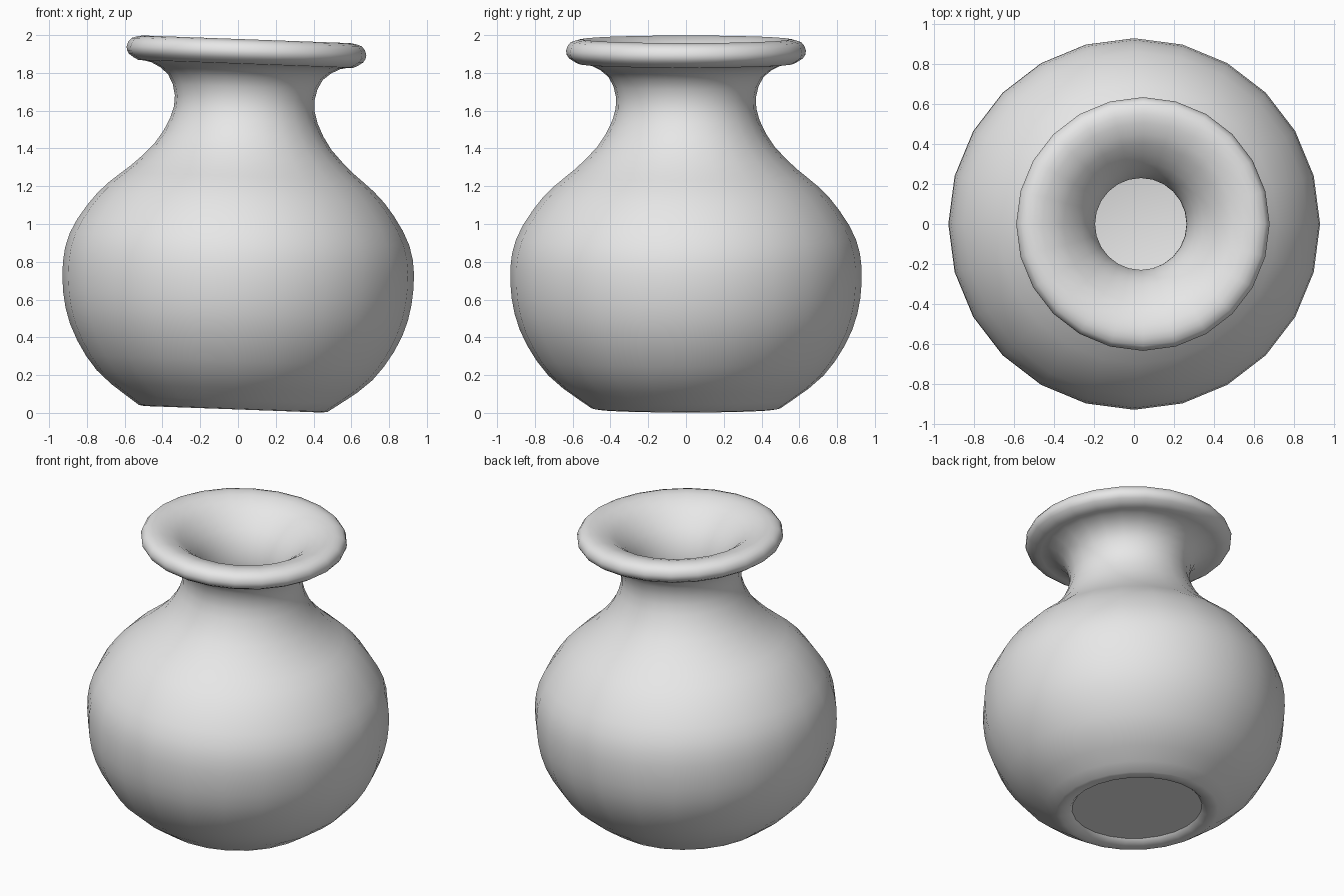
import bpy, bmesh, math

cube = bpy.data.objects.get("Cube")
if cube:
    bpy.data.objects.remove(cube, do_unlink=True)

SIDES = 24
TILT = math.radians(2.1)


def smooth_path(points, steps):
    """Catmull-Rom refinement of a (radius, height) profile."""
    padded = [points[0]] + points + [points[-1]]
    path = []
    for a, b, c, d in zip(padded, padded[1:], padded[2:], padded[3:]):
        for i in range(steps):
            t = i / steps
            path.append(tuple(
                0.5 * (2 * q + (r - p) * t + (2 * p - 5 * q + 4 * r - s) * t ** 2
                       + (3 * q - p - 3 * r + s) * t ** 3)
                for p, q, r, s in zip(a, b, c, d)))
    return path + [points[-1]]


def lathe(name, profile, material):
    """Spin a profile about the upright axis; zero radius closes the ends."""
    bm = bmesh.new()
    rings = []
    for radius, height in profile:
        count = SIDES if radius > 0 else 1
        rings.append([bm.verts.new((radius * math.cos(math.tau * k / SIDES),
                                    radius * math.sin(math.tau * k / SIDES),
                                    height)) for k in range(count)])
    for low, high in zip(rings, rings[1:]):
        for k in range(SIDES):
            n = (k + 1) % SIDES
            if len(low) == 1:
                bm.faces.new((low[0], high[n], high[k]))
            elif len(high) == 1:
                bm.faces.new((low[k], low[n], high[0]))
            else:
                bm.faces.new((low[k], low[n], high[n], high[k]))
    bmesh.ops.recalc_face_normals(bm, faces=bm.faces)
    mesh = bpy.data.meshes.new(name)
    bm.to_mesh(mesh)
    bm.free()
    mesh.materials.append(material)
    obj = bpy.data.objects.new(name, mesh)
    bpy.context.collection.objects.link(obj)
    bpy.ops.object.select_all(action='DESELECT')
    obj.select_set(True)
    bpy.context.view_layer.objects.active = obj
    bpy.ops.object.shade_smooth_by_angle(angle=math.radians(35))
    return obj


clay = bpy.data.materials.new("light grey clay")
clay.use_nodes = True
clay.diffuse_color = (0.8, 0.8, 0.8, 1)
clay.node_tree.nodes["Principled BSDF"].inputs["Base Color"].default_value = clay.diffuse_color

# Recessed underside and foot ring
foot = [(0, 0.03), (0.4, 0.03), (0.42, 0.01), (0.47, 0)]

# Belly and shoulder
belly = smooth_path([(0.5, 0.005), (0.73, 0.18), (0.88, 0.42), (0.93, 0.67),
                     (0.9, 0.9), (0.76, 1.12), (0.59, 1.27)], 3)

# Neck flaring out to the underside of the rim
neck = smooth_path([(0.59, 1.27), (0.47, 1.39), (0.39, 1.53), (0.37, 1.65),
                    (0.41, 1.76), (0.5, 1.82), (0.57, 1.83)], 2)[1:]

# Rounded rim
rim = smooth_path([(0.57, 1.83), (0.62, 1.86), (0.635, 1.9),
                   (0.61, 1.945), (0.55, 1.96)], 2)[1:]

# Funnel mouth, hollow inside and floor
mouth = smooth_path([(0.55, 1.96), (0.45, 1.935), (0.35, 1.86), (0.27, 1.76),
                     (0.23, 1.63), (0.25, 1.5), (0.36, 1.33)], 2)[1:]
hollow = smooth_path([(0.36, 1.33), (0.64, 1.07), (0.79, 0.68),
                      (0.66, 0.3), (0.42, 0.12)], 2)[1:]

vase = lathe("vase", foot + belly + neck + rim + mouth + hollow + [(0, 0.12)], clay)

# The vase leans slightly to its left
vase.rotation_euler.y = TILT
vase.location = (-0.025, 0, 0.019)
